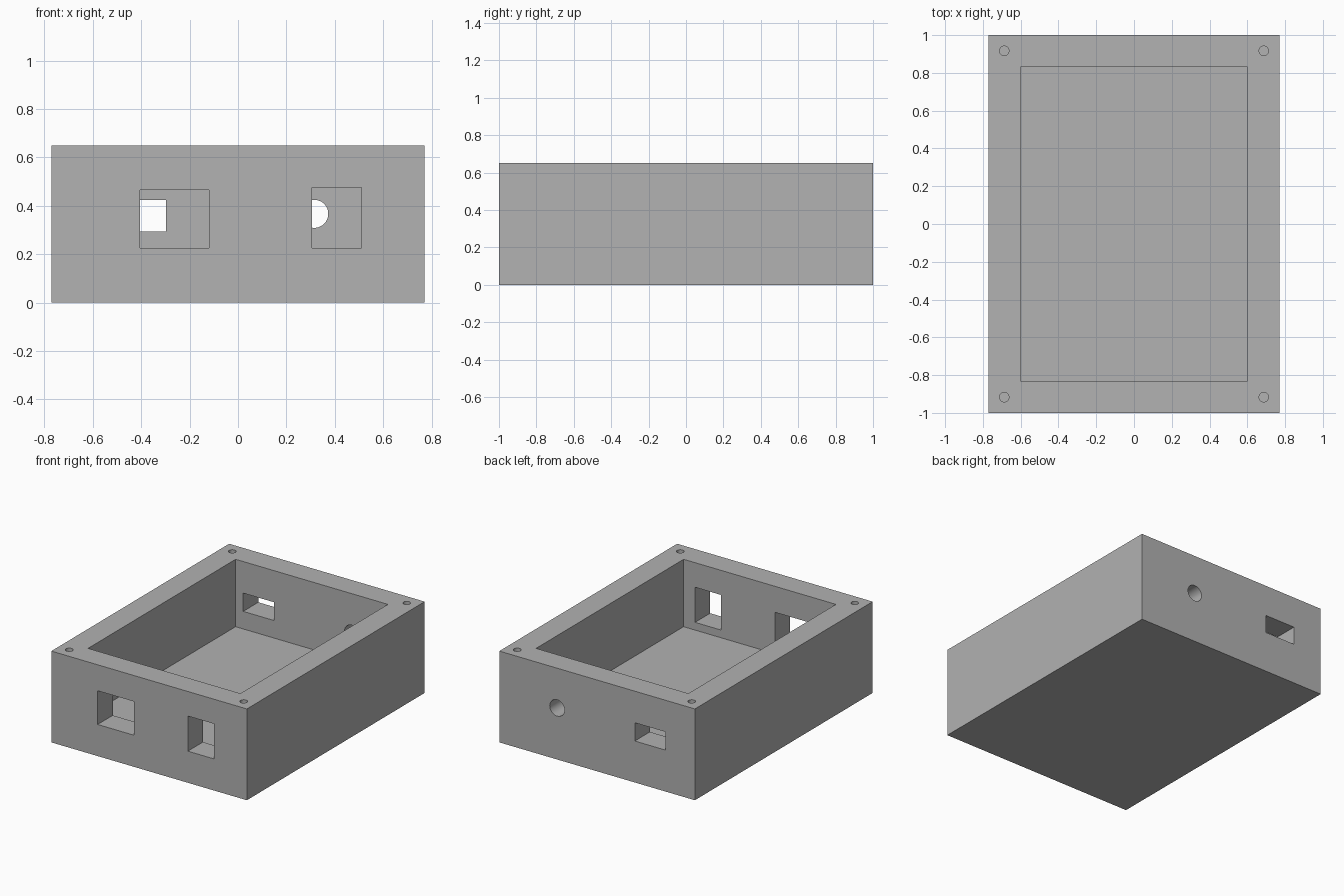
import bpy

default = bpy.data.objects.get("Cube")
if default:
    bpy.data.objects.remove(default, do_unlink=True)

W, L, H = 0.77, 1.0, 0.65      # half width, half length, height
WALL = 0.17

grey = bpy.data.materials.new("plain grey")
grey.use_nodes = True
colour = (0.445, 0.445, 0.445, 1)
grey.diffuse_color = colour
grey.node_tree.nodes["Principled BSDF"].inputs["Base Color"].default_value = colour


def box(name, x, y, z):
    """Box spanning the given (low, high) ranges."""
    bpy.ops.mesh.primitive_cube_add(size=1)
    ob = bpy.context.object
    ob.name = name
    ob.location = [(a + b) / 2 for a, b in (x, y, z)]
    ob.scale = [b - a for a, b in (x, y, z)]
    bpy.ops.object.transform_apply(location=True, rotation=True, scale=True)
    ob.data.materials.append(grey)
    return ob


def cylinder(name, radius, depth, location, rotation=(0, 0, 0)):
    bpy.ops.mesh.primitive_cylinder_add(vertices=48, radius=radius, depth=depth,
                                        location=location, rotation=rotation)
    ob = bpy.context.object
    ob.name = name
    ob.data.materials.append(grey)
    return ob


case = box("enclosure", (-W, W), (-L, L), (0, H))

front = (-L - 0.1, -L + WALL + 0.1)
back = (L - WALL - 0.1, L + 0.1)
cutters = [
    # open cavity
    box("cavity_cutter", (-W + WALL, W - WALL), (-L + WALL, L - WALL), (WALL, H + 0.2)),
    # front wall openings
    box("front_wide_port_cutter", (-0.405, -0.12), front, (0.225, 0.465)),
    box("front_narrow_port_cutter", (0.305, 0.51), front, (0.225, 0.475)),
    # back wall openings
    box("back_port_cutter", (-0.54, -0.297), back, (0.295, 0.425)),
    cylinder("back_round_port_cutter", 0.058, 0.4, (0.315, L - WALL / 2, 0.367),
             (1.5707963, 0, 0)),
]
# blind screw holes in the rim corners
for sx in (-1, 1):
    for sy in (-1, 1):
        cutters.append(cylinder("screw_hole_cutter", 0.025, 0.6,
                                (sx * 0.687, sy * 0.917, H)))

for cutter in cutters:
    cutter.hide_render = True
    mod = case.modifiers.new(cutter.name, "BOOLEAN")
    mod.operation = "DIFFERENCE"
    mod.solver = "EXACT"
    mod.object = cutter

# apply the cuts and discard the cutters
bpy.ops.object.select_all(action="DESELECT")
case.select_set(True)
bpy.context.view_layer.objects.active = case
for mod in list(case.modifiers):
    bpy.ops.object.modifier_apply(modifier=mod.name)
for cutter in cutters:
    bpy.data.objects.remove(cutter, do_unlink=True)

bpy.ops.object.shade_smooth_by_angle()
